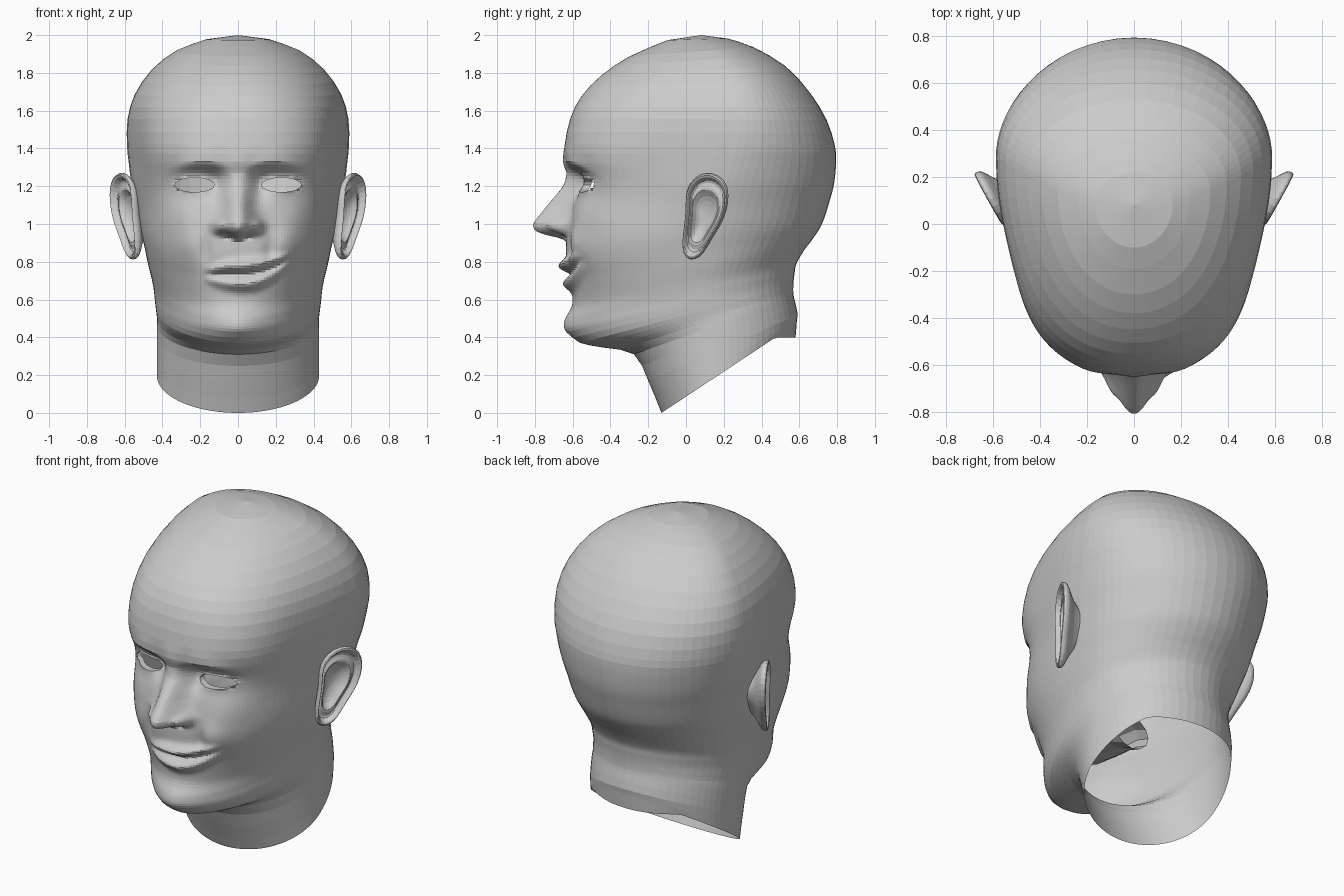
import bpy, bmesh
from math import sin, cos, pi, exp
from mathutils import Vector

if "Cube" in bpy.data.objects:
    bpy.data.objects.remove(bpy.data.objects["Cube"])

# Key rings, neck to crown: front y, front z, back y, back z, half width, y of widest point
RINGS = [
    (-.13, .00, .58, .47, .43, .17), (-.20, .17, .592, .52, .43, .17),
    (-.275, .31, .572, .61, .43, .16), (-.43, .345, .568, .64, .43, .14),
    (-.56, .37, .568, .67, .435, .12), (-.625, .43, .57, .70, .44, .10),
    (-.63, .49, .575, .74, .445, .10), (-.60, .58, .585, .79, .455, .10),
    (-.61, .70, .625, .86, .477, .12), (-.63, .80, .67, .92, .493, .13),
    (-.635, .92, .72, 1.0, .515, .15), (-.615, 1.08, .76, 1.12, .54, .18),
    (-.605, 1.22, .785, 1.22, .565, .21), (-.637, 1.33, .795, 1.34, .58, .25),
    (-.642, 1.42, .787, 1.42, .588, .27), (-.612, 1.56, .745, 1.55, .585, .28),
    (-.553, 1.677, .66, 1.69, .547, .26), (-.448, 1.787, .53, 1.833, .456, .21),
    (-.30, 1.887, .36, 1.935, .325, .14), (-.10, 1.973, .22, 1.982, .165, .09)]
NOSE = [(.91, 0), (.925, .03), (.94, .10), (.957, .155), (.975, .178), (1.0, .184),
        (1.03, .168), (1.1, .12), (1.2, .048), (1.27, .016), (1.33, .015), (1.4, 0)]
EYE_X, EYE_Z, EYE_A, EYE_B = .23, 1.207, .105, .038


def catmull(p0, p1, p2, p3, t):
    return [.5 * (2*b + (c-a)*t + (2*a-5*b+4*c-d)*t*t + (3*b-a-3*c+d)*t**3)
            for a, b, c, d in zip(p0, p1, p2, p3)]


def ramp(pts, v):
    for (a, fa), (b, fb) in zip(pts, pts[1:]):
        if a <= v <= b:
            return fa + (fb - fa) * (v - a) / (b - a)
    return 0


def bump(x, z, cx, cz, rx, rz):
    return exp(-((x - cx) / rx) ** 2 - ((z - cz) / rz) ** 2)


def face_relief(x, z):
    """Forward offset of the facial features at a point seen from the front."""
    ax = abs(x)
    # nose ridge, wings and nostrils
    width = ramp([(.8, .07), (.94, .08), (1.0, .092), (1.1, .068), (1.5, .058)], z) or .09
    d = ramp(NOSE, z - .15 * ax) * exp(-(ax / width) ** 2.2)
    d += .042 * bump(ax, z, .10, .985, .032, .036)
    d -= .03 * bump(ax, z, .05, .937, .022, .014)
    # arched brow, eye socket, lids
    arch = 1.335 - 2.2 * (ax - .19) ** 2
    d += .016 * exp(-((ax - .2) / .14) ** 2 - ((z - arch) / .038) ** 2)
    d -= .034 * bump(ax, z, .20, 1.26, .12, .045)
    d -= .042 * bump(ax, z, .12, 1.21, .05, .07)
    d -= .02 * bump(ax, z, .24, 1.20, .14, .08)
    d += .018 * bump(ax, z, .24, 1.205, .09, .05)
    # cheekbones and cheeks, fuller on the smiling side
    d += .02 * bump(ax, z, .32, 1.04, .12, .09)
    d += (.026 if x > 0 else .012) * bump(ax, z, .26, .89, .08, .09)
    d -= .016 * bump(ax, z, .17, .86, .035, .08)
    # lopsided lips, thinner towards the corners
    lip = max(0, 1 - ((x - .05) / .23) ** 2)
    line = .735 + 1.1 * max(0, x) ** 2
    thin = .5 + .5 * lip
    d += lip * (.05 * exp(-((z - line - .04 * thin) / (.034 * thin)) ** 2)
                + .046 * exp(-((z - line + .055 * thin) / (.036 * thin)) ** 2)
                - .018 * exp(-((z - line) / .014) ** 2))
    # chin
    return d + .014 * bump(x, z, 0, .47, .12, .07)


def finish(name, bm):
    bmesh.ops.recalc_face_normals(bm, faces=bm.faces)
    me = bpy.data.meshes.new(name)
    bm.to_mesh(me)
    bm.free()
    ob = bpy.data.objects.new(name, me)
    bpy.context.collection.objects.link(ob)
    return ob


def loft(bm, loops):
    rows = [[bm.verts.new(p) for p in loop] for loop in loops]
    for a, b in zip(rows, rows[1:]):
        for i in range(len(a)):
            j = (i + 1) % len(a)
            bm.faces.new((a[i], a[j], b[j], b[i]))
    return rows


def fan(bm, row, tip):
    v = bm.verts.new(tip)
    for i in range(len(row)):
        bm.faces.new((row[i], row[(i + 1) % len(row)], v))


# Interpolated rings, finer across the face
rows = []
for i in range(len(RINGS) - 1):
    p = [RINGS[min(max(i + k, 0), len(RINGS) - 1)] for k in (-1, 0, 1, 2)]
    z0 = p[1][1]
    step = .011 if .55 < z0 < 1.0 else .016
    n = max(2, round((p[2][1] - z0) / step)) if .4 < z0 < 1.3 else 2
    rows += [catmull(*p, k / n) for k in range(n)]
rows.append(RINGS[-1])

# Columns, finer towards the front
COLS = 112
angles = []
for i in range(COLS):
    s = 2 * i / COLS - 1
    angles.append(pi * (1 if s > 0 else -1) * (.45 * abs(s) ** 1.2 + .55 * abs(s) ** 3))

# Head and neck
loops = []
for r, (yf, zf, yb, zb, w, yc) in enumerate(rows):
    # squarer cross-section at brow and cheeks, narrower at the chin, hollow temples
    square = (.5 * exp(-((zf - 1.40) / .35) ** 2) + .33 * exp(-((zf - .88) / .19) ** 2)
              - .22 * exp(-((zf - .46) / .13) ** 2))
    temple = .055 * exp(-((zf - 1.35) / .35) ** 2)
    e = 2 / (2 + square)
    loop = []
    for a in angles:
        c, s = cos(a), sin(a)
        side = 1 if s > 0 else -1
        if c > 0:
            t = c ** e
            x = w * side * abs(s) ** e * (1 - temple * sin(pi * t) ** 2)
            y = yc - (yc - yf) * t
        else:
            x, y = w * s, yc - (yb - yc) * c
        z = zf + (zb - zf) * (y - yf) / (yb - yf)
        if r == 0:
            z = min(z, .40)
        if c > 0 and z > .38 and zf > .4:
            y -= face_relief(x, z) * min(1, c * 2)
        loop.append((x, y, z))
    loops.append(loop)
bm = bmesh.new()
grid = loft(bm, loops)
fan(bm, grid[-1], (0, .08, 2.0))


# Eye openings with an inward lid rim
def eye_dist(p):
    return (((abs(p.x) - EYE_X) / EYE_A) ** 2 + ((p.z - EYE_Z) / EYE_B) ** 2) ** .5


gone = [f for f in bm.faces
        if f.calc_center_median().y < -.3 and eye_dist(f.calc_center_median()) < 1]
bmesh.ops.delete(bm, geom=gone, context='FACES')
rim = [e for e in bm.edges if e.is_boundary and e.verts[0].co.z > .8]
for v in {v for e in rim for v in e.verts}:
    k = eye_dist(v.co)
    side = 1 if v.co.x > 0 else -1
    v.co.x = side * (EYE_X + (abs(v.co.x) - EYE_X) / k)
    v.co.z = EYE_Z + (v.co.z - EYE_Z) / k
new = bmesh.ops.extrude_edge_only(bm, edges=rim)["geom"]
for v in new:
    if isinstance(v, bmesh.types.BMVert):
        v.co.y += .04
finish("head", bm)

# Mouth cavity: open tube from the lips to the throat (y, z, half width, half height)
bm = bmesh.new()
loft(bm, [[(w * cos(2*pi*i/12), y, z + h * sin(2*pi*i/12)) for i in range(12)]
          for y, z, w, h in [(-.58, .74, .17, .012), (-.50, .735, .18, .08),
                             (-.32, .73, .18, .12), (-.14, .69, .15, .11),
                             (-.02, .63, .12, .10)]])
finish("mouth_cavity", bm)

# Ears: outline (y, z) swept through back, rim and bowl, then mirrored
OUTLINE = [(-.015, .87), (.0, .82), (.05, .805), (.10, .85), (.135, .92), (.19, 1.0),
           (.22, 1.08), (.228, 1.16), (.213, 1.22), (.17, 1.262), (.11, 1.275),
           (.05, 1.25), (.005, 1.18), (.005, 1.1), (.002, 1.03), (-.01, .95)]
MID = Vector((.085, 1.04))
SECTIONS = [(.40, -.09), (.60, -.045), (.93, -.018), (1.02, .0), (1.0, .022), (.90, .024),
            (.84, -.010), (.72, -.006), (.62, .008), (.50, -.025), (.22, -.04)]


def ear_point(y, z, k, off):
    q = MID + (Vector((y, z)) - MID) * k
    return (.546 + .55 * (q.x - .02) + .03 * (q.y - 1.05) + off, q.x - off * .4, q.y)


bm = bmesh.new()
ear_rows = loft(bm, [[ear_point(y, z, k, o) for y, z in OUTLINE] for k, o in SECTIONS])
fan(bm, ear_rows[-1], ear_point(MID.x, MID.y, 1, -.042))
ears = finish("ears", bm)
ears.modifiers.new("mirror", 'MIRROR')
ears.modifiers.new("smooth", 'SUBSURF').levels = 1
ears.modifiers["smooth"].render_levels = 1
